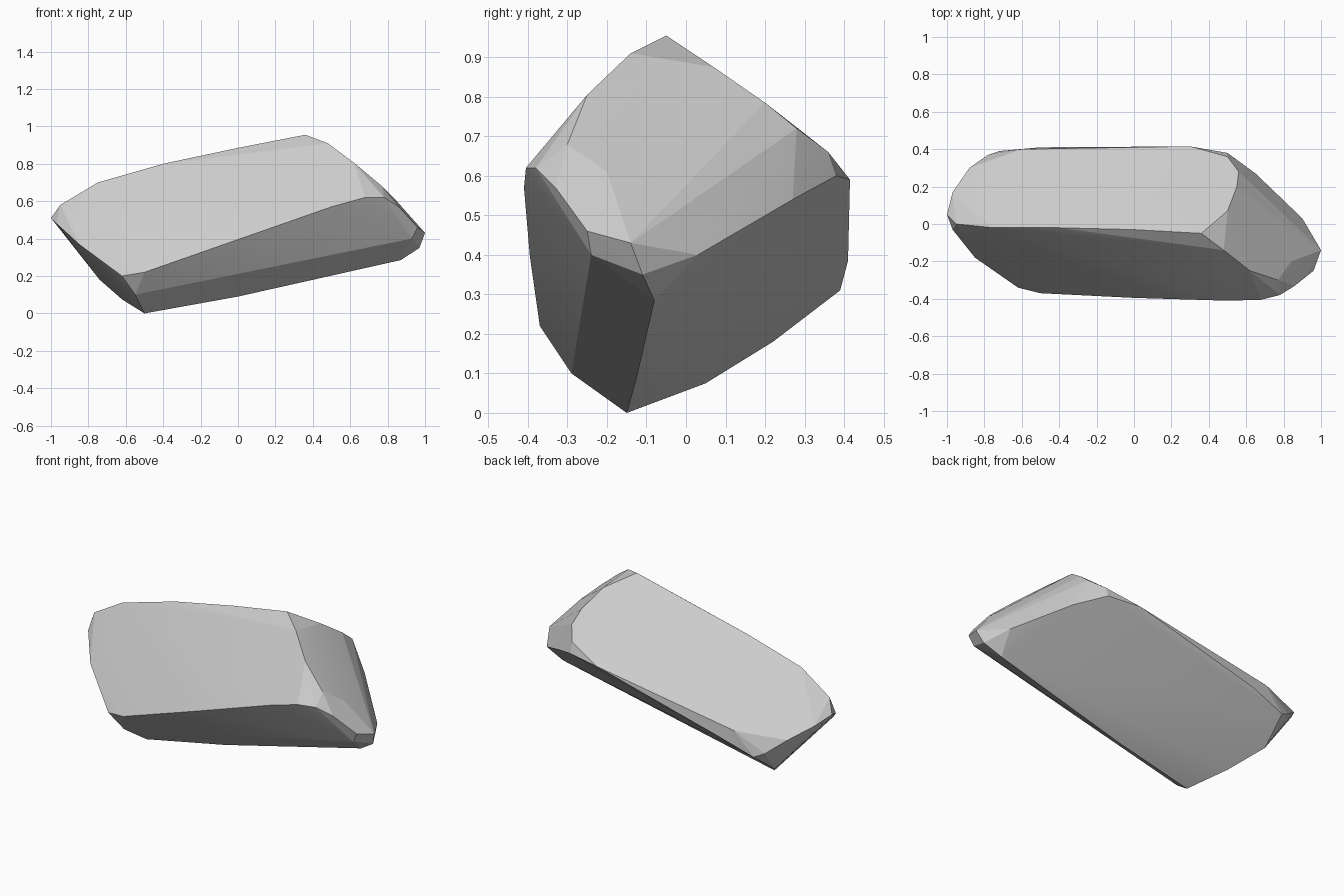
import bpy, bmesh

# Long ridges of the tilted diamond-section boulder, left to right
top_ridge = [(-0.95, 0.0, 0.58), (-0.75, -0.02, 0.70), (-0.4, -0.02, 0.80),
             (0.0, -0.03, 0.885), (0.36, -0.05, 0.955)]
front_ridge = [(-0.62, -0.34, 0.20), (-0.5, -0.37, 0.22), (0.0, -0.395, 0.395),
               (0.5, -0.41, 0.57), (0.68, -0.405, 0.62)]
front_crease = [(-0.1, -0.25, 0.19), (0.75, -0.25, 0.40)]
bottom_ridge = [(-0.5, -0.15, 0.0), (0.0, -0.125, 0.09), (0.87, -0.08, 0.285)]
back_ridge = [(-0.5, 0.41, 0.385), (-0.6, 0.40, 0.44), (0.3, 0.415, 0.59)]

# Rounded rim of the undercut left end
left_rim = [(-1.0, 0.05, 0.51), (-0.97, 0.17, 0.48), (-0.88, 0.30, 0.42),
            (-0.78, 0.37, 0.34), (-0.72, 0.39, 0.31), (-0.74, 0.22, 0.18),
            (-0.62, 0.05, 0.075), (-0.55, -0.29, 0.10), (-0.85, -0.18, 0.37),
            (-0.97, -0.03, 0.48)]

# Upper edge of the sloping right end, front to back
right_upper = [(0.77, -0.30, 0.68), (0.62, -0.25, 0.805), (0.48, -0.14, 0.91),
               (0.50, 0.07, 0.875), (0.55, 0.20, 0.785), (0.56, 0.28, 0.72),
               (0.50, 0.36, 0.66)]
# Lower edge of the right end, back to front
right_lower = [(0.5, 0.38, 0.60), (0.65, 0.27, 0.54), (0.9, 0.03, 0.40),
               (0.97, -0.11, 0.35), (1.0, -0.14, 0.43), (0.96, -0.25, 0.46),
               (0.93, -0.24, 0.40), (0.86, -0.33, 0.57), (0.78, -0.38, 0.62),
               (0.84, -0.2, 0.61)]

# Wrap all the ridges in one convex faceted stone
bm = bmesh.new()
for ridge in (top_ridge, front_ridge, front_crease, bottom_ridge, back_ridge,
              left_rim, right_upper, right_lower):
    for p in ridge:
        bm.verts.new(p)
bmesh.ops.convex_hull(bm, input=bm.verts)
loose = [v for v in bm.verts if not v.link_faces]
bmesh.ops.delete(bm, geom=loose, context='VERTS')
bmesh.ops.recalc_face_normals(bm, faces=bm.faces)

mesh = bpy.data.meshes.new("boulder")
bm.to_mesh(mesh)
bm.free()
rock = bpy.data.objects.new("boulder", mesh)
bpy.context.collection.objects.link(rock)

# Soft facets, crisp ridges
bpy.context.view_layer.objects.active = rock
rock.select_set(True)
bpy.ops.object.shade_smooth_by_angle(angle=0.15)
